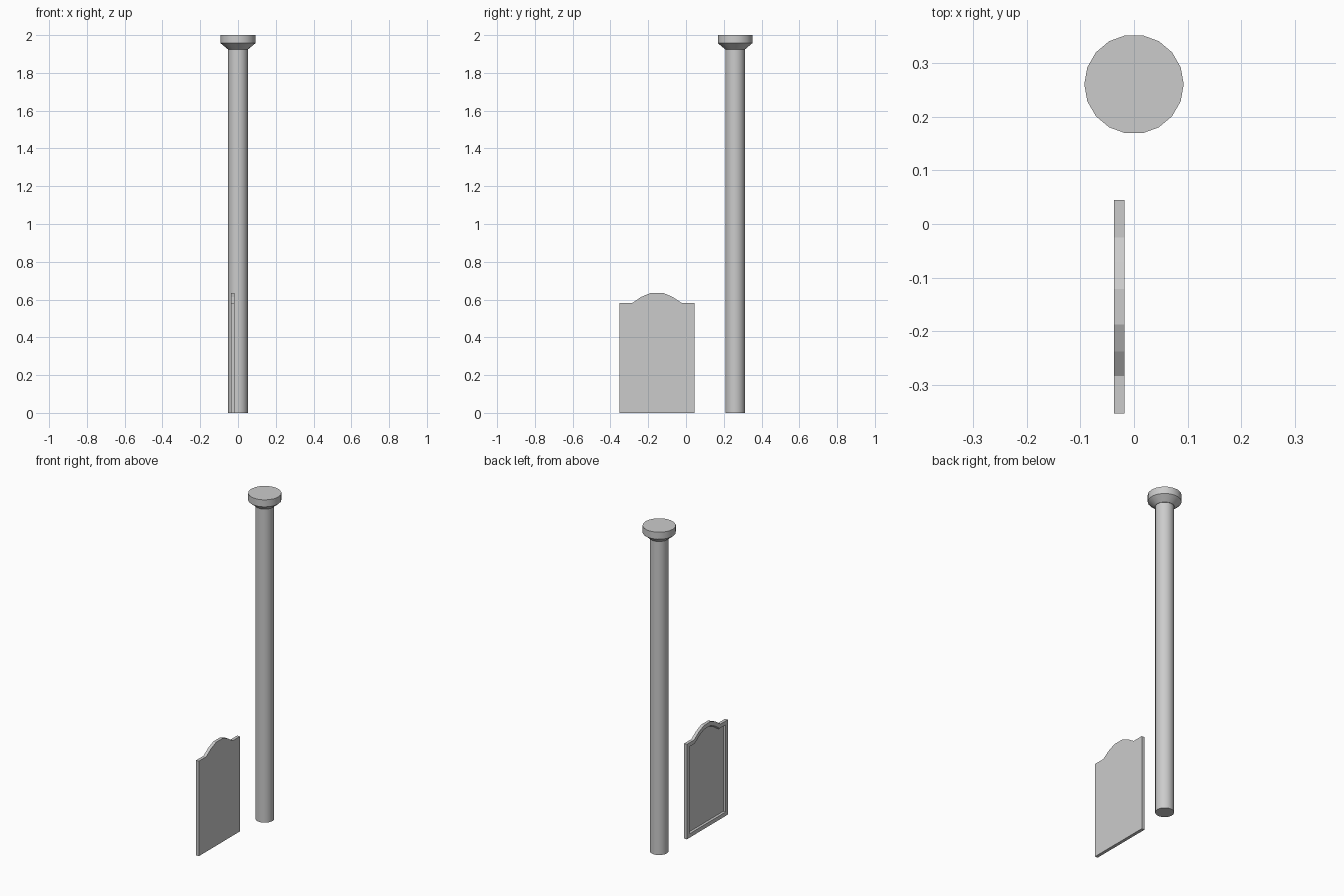
import bpy, bmesh, math

if "Cube" in bpy.data.objects:
    bpy.data.objects.remove(bpy.data.objects["Cube"])

SIDES = 18
POST_Y = 0.26


def finish(bm, name, smooth=False):
    bmesh.ops.recalc_face_normals(bm, faces=bm.faces[:])
    mesh = bpy.data.meshes.new(name)
    bm.to_mesh(mesh)
    bm.free()
    obj = bpy.data.objects.new(name, mesh)
    bpy.context.collection.objects.link(obj)
    if smooth:
        bpy.ops.object.select_all(action='DESELECT')
        obj.select_set(True)
        bpy.context.view_layer.objects.active = obj
        bpy.ops.object.shade_smooth_by_angle(angle=math.radians(30))
    return obj


def lathe(name, profile, y):
    """Closed solid from (radius, z) rings, capped at both ends."""
    bm = bmesh.new()
    rings = []
    for r, z in profile:
        rings.append([bm.verts.new((r * math.cos(i * math.tau / SIDES),
                                    r * math.sin(i * math.tau / SIDES), z))
                      for i in range(SIDES)])
    for low, high in zip(rings, rings[1:]):
        for i in range(SIDES):
            j = (i + 1) % SIDES
            bm.faces.new((low[i], low[j], high[j], high[i]))
    bm.faces.new(rings[0][::-1])
    bm.faces.new(rings[-1])
    finish(bm, name, smooth=True).location.y = y


# Tall round post with a flared cap
lathe("post", [(0.052, 0), (0.052, 1.925)], POST_Y)
lathe("post_cap", [(0.054, 1.925), (0.0925, 1.957), (0.0925, 2.0)], POST_Y)

# Arched panel: half outline (offset from centre, z), mirrored
half = [(0.199, 0), (0.199, 0.583), (0.129, 0.583), (0.083, 0.614), (0.033, 0.635)]
outline = half + [(-d, z) for d, z in reversed(half)]
panel_y, back_x, front_x = -0.154, -0.037, -0.018
bm = bmesh.new()
face = bm.faces.new([bm.verts.new((front_x, panel_y + d, z)) for d, z in outline])
bmesh.ops.solidify  # outline is thickened by extrusion below
ext = bmesh.ops.extrude_face_region(bm, geom=[face], use_keep_orig=True)
moved = [g for g in ext["geom"] if isinstance(g, bmesh.types.BMVert)]
bmesh.ops.translate(bm, verts=moved, vec=(back_x - front_x, 0, 0))
bmesh.ops.recalc_face_normals(bm, faces=bm.faces[:])

# Raised rim around a recessed field on the -x side
field = [f for f in bm.faces if f.normal.x < -0.9]
bmesh.ops.inset_region(bm, faces=field, thickness=0.024, use_even_offset=True)
bmesh.ops.inset_region(bm, faces=field, thickness=0.006, depth=-0.009, use_even_offset=True)
finish(bm, "arched_panel")
